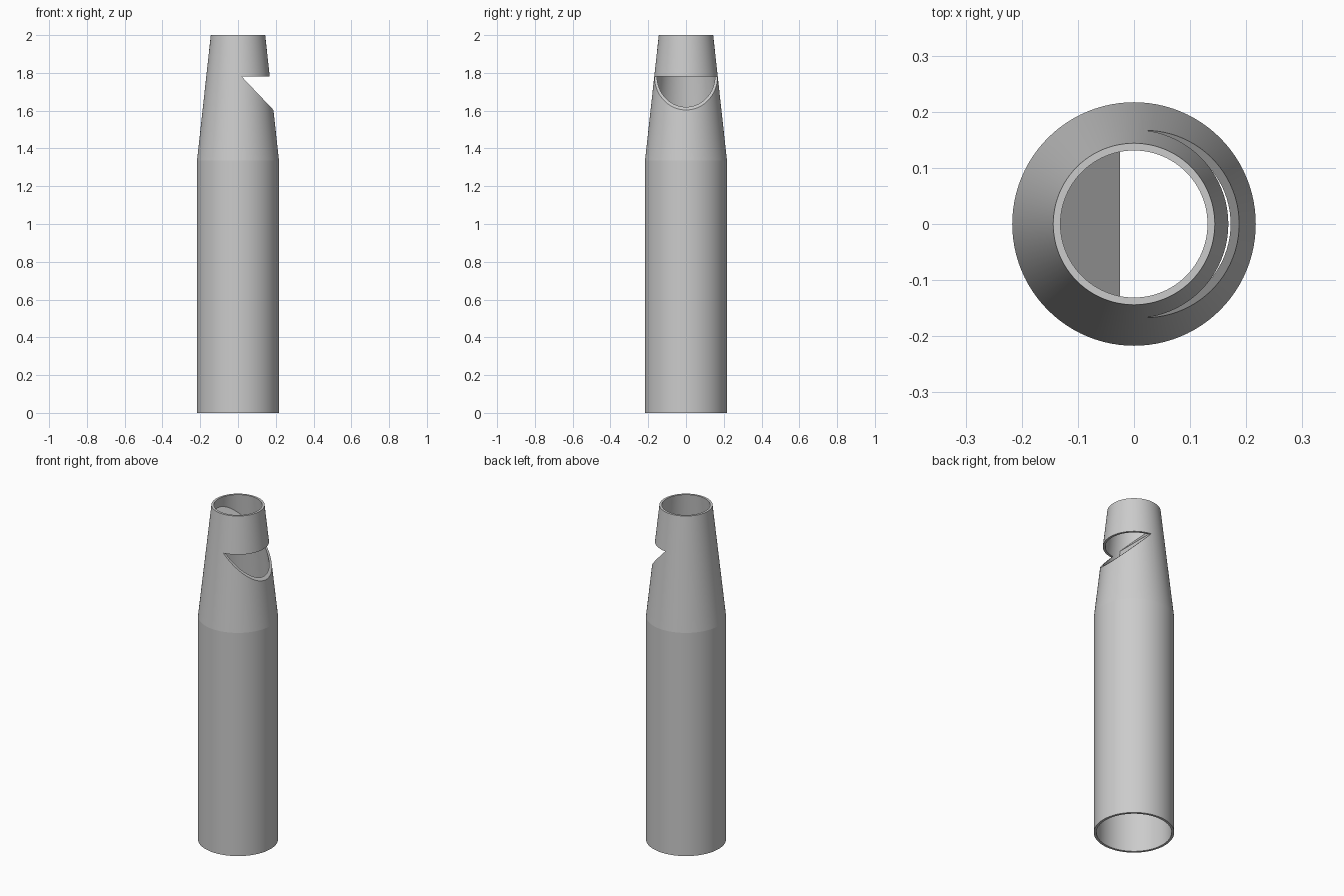
import bpy
import bmesh
from math import pi, radians

SEGMENTS = 96
OUTER = [(0.217, 0), (0.217, 1.335), (0.144, 2)]
INNER = [(0.131, 2), (0.203, 1.335), (0.203, 0)]
NOTCH_TOP = 1.78

cube = bpy.data.objects.get("Cube")
if cube:
    bpy.data.objects.remove(cube, do_unlink=True)

grey = bpy.data.materials.new("plain grey")
grey.use_nodes = True
grey.diffuse_color = (0.6, 0.6, 0.6, 1)
grey.node_tree.nodes["Principled BSDF"].inputs["Base Color"].default_value = (0.6, 0.6, 0.6, 1)


def finish(name, bm):
    bmesh.ops.recalc_face_normals(bm, faces=bm.faces)
    mesh = bpy.data.meshes.new(name)
    bm.to_mesh(mesh)
    bm.free()
    mesh.materials.append(grey)
    obj = bpy.data.objects.new(name, mesh)
    bpy.context.collection.objects.link(obj)
    return obj


def lathe(name, profile, closed):
    """Turn an (r, z) profile around the z axis."""
    bm = bmesh.new()
    verts = [bm.verts.new((r, 0, z)) for r, z in profile]
    edges = [bm.edges.new(pair) for pair in zip(verts, verts[1:])]
    if closed:
        edges.append(bm.edges.new((verts[-1], verts[0])))
    bmesh.ops.spin(bm, geom=verts + edges, cent=(0, 0, 0), axis=(0, 0, 1),
                   angle=2 * pi, steps=SEGMENTS, use_merge=True)
    bmesh.ops.remove_doubles(bm, verts=bm.verts, dist=1e-5)
    return finish(name, bm)


def prism(name, outline, half_width):
    """Extrude an (x, z) outline across y."""
    bm = bmesh.new()
    face = bm.faces.new([bm.verts.new((x, -half_width, z)) for x, z in outline])
    extruded = bmesh.ops.extrude_face_region(bm, geom=[face])["geom"]
    moved = [v for v in extruded if isinstance(v, bmesh.types.BMVert)]
    bmesh.ops.translate(bm, verts=moved, vec=(0, 2 * half_width, 0))
    return finish(name, bm)


def boolean(obj, cutter, operation):
    mod = obj.modifiers.new(operation.lower(), "BOOLEAN")
    mod.operation, mod.solver, mod.object = operation, "EXACT", cutter
    bpy.context.view_layer.objects.active = obj
    bpy.ops.object.modifier_apply(modifier=mod.name)
    bpy.data.objects.remove(cutter, do_unlink=True)


# Hollow barrel with a tapered mouthpiece, and its sloped sound window
body = lathe("whistle_body", OUTER + INNER, closed=True)
notch = prism("window_cutter", [(0.02, NOTCH_TOP), (0.4, 1.38), (0.4, NOTCH_TOP)], 0.5)
boolean(body, notch, "DIFFERENCE")

# Sloped half plug inside the mouthpiece, trimmed to the tapered bore
plug = prism("mouthpiece_plug", [(-0.025, NOTCH_TOP), (-0.025, 1.827),
                                 (-0.225, 2.037), (-0.225, NOTCH_TOP)], 0.3)
bore = lathe("bore_cutter", [(0, 2.1), (0.122, 2.1), (0.206, 1.335), (0, 1.335)], closed=False)
boolean(plug, bore, "INTERSECT")

# Smooth round walls with crisp rims and shoulder
for obj in (body, plug):
    bpy.ops.object.select_all(action="DESELECT")
    obj.select_set(True)
    bpy.context.view_layer.objects.active = obj
    bpy.ops.object.shade_smooth_by_angle(angle=radians(5))
